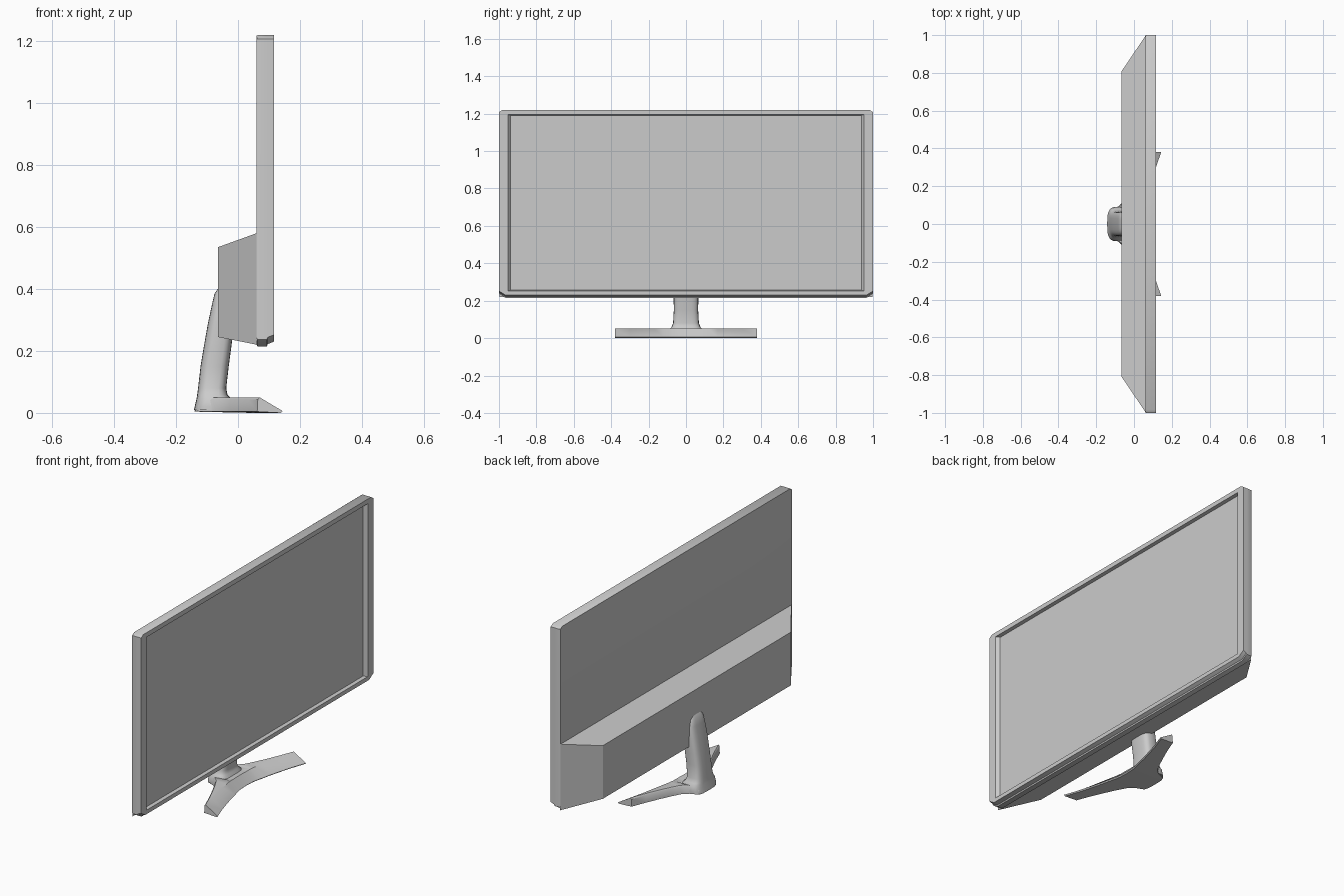
import bpy, bmesh, math

if "Cube" in bpy.data.objects:
    bpy.data.objects.remove(bpy.data.objects["Cube"])


def loft(name, rings, angle=35):
    """Skin a list of equal-length point rings, cap both ends."""
    bm = bmesh.new()
    rows = [[bm.verts.new(p) for p in r] for r in rings]
    n = len(rows[0])
    for a, b in zip(rows, rows[1:]):
        for i in range(n):
            j = (i + 1) % n
            bm.faces.new((a[i], a[j], b[j], b[i]))
    bm.faces.new(rows[0][::-1])
    bm.faces.new(rows[-1])
    bmesh.ops.remove_doubles(bm, verts=bm.verts, dist=1e-5)
    bmesh.ops.recalc_face_normals(bm, faces=bm.faces)
    me = bpy.data.meshes.new(name)
    bm.to_mesh(me)
    bm.free()
    ob = bpy.data.objects.new(name, me)
    bpy.context.collection.objects.link(ob)
    bpy.context.view_layer.objects.active = ob
    ob.select_set(True)
    bpy.ops.object.shade_smooth_by_angle(angle=math.radians(angle))
    ob.select_set(False)
    return ob


def panel_ring(x, hy, z0, z1, low=(0, 0), top=(0, 0)):
    """Rectangle in the YZ plane with cut corners (dy, dz)."""
    half = [(hy - low[0], z0), (hy, z0 + low[1]), (hy, z1 - top[1]), (hy - top[0], z1)]
    return [(x, y, z) for y, z in half] + [(x, -y, z) for y, z in half[::-1]]


# Display frame: rear rim, front rim, bezel and recessed screen in one skin
LOW, TOP = (0.035, 0.022), (0.018, 0.012)
loft("display_frame", [
    panel_ring(0.060, 0.998, 0.220, 1.218, LOW, TOP),
    panel_ring(0.063, 1.0, 0.215, 1.22, LOW, TOP),
    panel_ring(0.093, 1.0, 0.215, 1.22, LOW, TOP),
    panel_ring(0.096, 1.0, 0.222, 1.22, LOW, TOP),
    panel_ring(0.116, 1.0, 0.230, 1.22, LOW, TOP),
    panel_ring(0.116, 0.953, 0.252, 1.195),
    panel_ring(0.098, 0.938, 0.256, 1.191),
])

# Tapered electronics housing behind the lower half
loft("rear_housing", [
    panel_ring(-0.065, 0.81, 0.245, 0.535),
    panel_ring(0.062, 0.998, 0.220, 0.581),
], 20)


def neck_ring(z, xb, xf, hw, n=24):
    """Rounded-rectangle section of the neck."""
    pts = []
    for i in range(n):
        t = 2 * math.pi * i / n
        c, s = math.cos(t), math.sin(t)
        pts.append(((xb + xf) / 2 + (xf - xb) / 2 * math.copysign(abs(c) ** 0.6, c),
                    hw * math.copysign(abs(s) ** 0.6, s), z))
    return pts


# Neck: leans forward as it rises, flares into the foot
loft("stand_neck", [neck_ring(*r) for r in [
    (0.010, -0.142, -0.015, 0.092),
    (0.020, -0.140, -0.015, 0.092),
    (0.045, -0.134, -0.020, 0.090),
    (0.058, -0.132, -0.034, 0.078),
    (0.080, -0.129, -0.038, 0.069),
    (0.150, -0.121, -0.030, 0.065),
    (0.210, -0.111, -0.022, 0.066),
    (0.290, -0.097, -0.012, 0.066),
    (0.350, -0.084, -0.005, 0.064),
    (0.385, -0.076, -0.010, 0.057),
    (0.402, -0.064, -0.025, 0.045),
]], 50)

# Foot: two swept wedge legs joined at a heel (y, rear x, crest x, front x)
half = [(0.0, -0.140, 0.010, 0.052), (0.05, -0.138, 0.012, 0.054),
        (0.075, -0.130, 0.012, 0.058), (0.092, -0.085, 0.012, 0.062),
        (0.12, -0.055, 0.016, 0.069), (0.17, -0.028, 0.026, 0.080),
        (0.23, 0.000, 0.038, 0.096), (0.30, 0.031, 0.052, 0.116),
        (0.38, 0.062, 0.070, 0.144)]
stations = [(-y, *r) for y, *r in half[:0:-1]] + half


def foot_ring(y, xr, xc, xf):
    zr = 0.05 if abs(y) > 0.08 else 0.03
    return [(xr, y, 0.004), (xr + 0.002, y, zr - 0.006), (xr + 0.008, y, zr),
            (xc, y, 0.05), (xf, y, 0.006), (xf - 0.006, y, 0.0)]


loft("stand_foot", [foot_ring(*s) for s in stations], 40)
